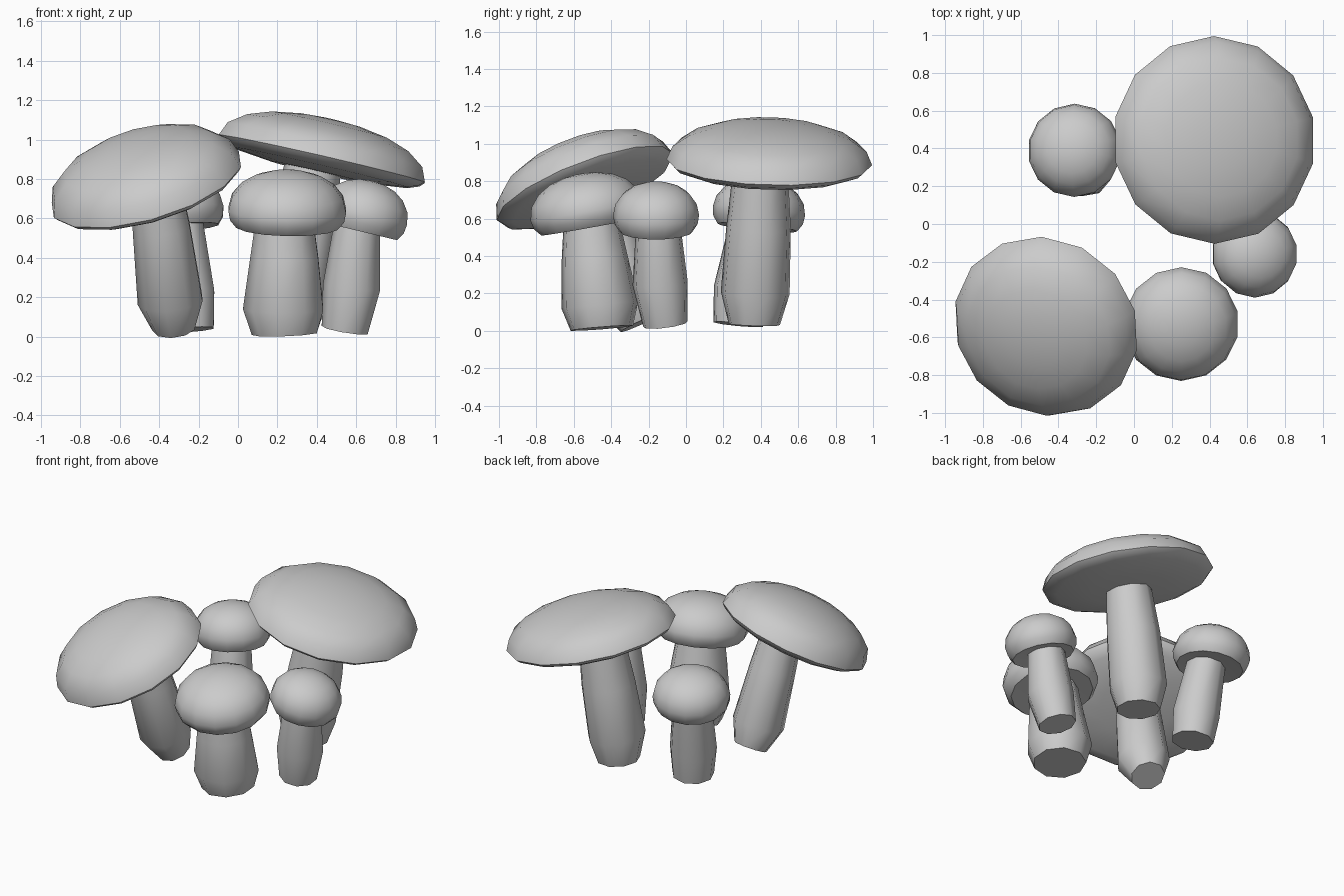
import bpy, bmesh, math
from mathutils import Vector

cube = bpy.data.objects.get("Cube")
if cube:
    bpy.data.objects.remove(cube)

# One plain clay grey for everything
GREY = (0.6, 0.6, 0.6, 1.0)
clay = bpy.data.materials.new("clay_grey")
clay.use_nodes = True
clay.diffuse_color = GREY
for node in clay.node_tree.nodes:
    if node.type == 'BSDF_PRINCIPLED':
        node.inputs["Base Color"].default_value = GREY

# Cap undersides as (share of radius, depth): a shallow bowl or a tucked rim
BOWL = [(0.45, -0.07), (0.85, -0.045), (0.96, -0.022)]
TUCKED = [(0.45, -0.078), (0.86, -0.088), (0.97, -0.048)]


def loft(name, rings, sides):
    """Skin a closed solid through rings of (centre, radius, axis)."""
    bm = bmesh.new()
    loops = []
    for centre, radius, axis in rings:
        turn = Vector((0, 0, 1)).rotation_difference(axis.normalized())
        loop = []
        for i in range(sides):
            a = math.tau * (i + 0.5) / sides
            spoke = Vector((math.cos(a), math.sin(a), 0)) * radius
            loop.append(bm.verts.new(centre + turn @ spoke))
        loops.append(loop)
    for low, high in zip(loops, loops[1:]):
        for i in range(sides):
            j = (i + 1) % sides
            bm.faces.new((low[i], low[j], high[j], high[i]))
    bm.faces.new(loops[0][::-1])
    bm.faces.new(loops[-1])
    bmesh.ops.recalc_face_normals(bm, faces=bm.faces)
    mesh = bpy.data.meshes.new(name)
    bm.to_mesh(mesh)
    bm.free()
    mesh.materials.append(clay)
    obj = bpy.data.objects.new(name, mesh)
    bpy.context.collection.objects.link(obj)
    bpy.ops.object.select_all(action='DESELECT')
    obj.select_set(True)
    bpy.context.view_layer.objects.active = obj
    bpy.ops.object.shade_smooth_by_angle(angle=math.radians(50))


def cap(name, centre, axis, radius, height, underside):
    """Domed cap with full shoulders, closed by the given underside profile."""
    axis = Vector(axis).normalized()
    centre = Vector(centre)
    profile = list(underside)
    for deg in (0, 20, 40, 58, 75, 86):
        a = math.radians(deg)
        profile.append((math.cos(a) ** 0.92, math.sin(a) * height))
    loft(name, [(centre + axis * h, radius * r, axis) for r, h in profile], 14)


def stem(name, path):
    """Leaning stalk through (x, y, z, radius) points, ends square to the path."""
    points = [Vector(p[:3]) for p in path]
    rings = []
    for i, p in enumerate(points):
        axis = points[min(i + 1, len(points) - 1)] - points[max(i - 1, 0)]
        rings.append((p, path[i][3], axis))
    loft(name, rings, 9)


# Large mushroom, front right
cap("front_large_cap", (-0.465, -0.54, 0.77), (-0.29, -0.39, 1), 0.505, 0.24, BOWL)
stem("front_large_stem", [(-0.325, -0.25, 0.04, 0.11), (-0.34, -0.315, 0.18, 0.17),
                          (-0.385, -0.415, 0.55, 0.15), (-0.42, -0.48, 0.8, 0.13)])

# Large mushroom, back left
cap("back_large_cap", (0.425, 0.445, 0.902), (0.23, 0.03, 1), 0.55, 0.208, BOWL)
stem("back_large_stem", [(0.27, 0.365, 0.035, 0.14), (0.28, 0.37, 0.2, 0.187),
                         (0.335, 0.388, 0.55, 0.175), (0.39, 0.4, 0.9, 0.145)])

# Medium mushroom, front middle
cap("front_medium_cap", (0.25, -0.53, 0.643), (0.02, -0.18, 1), 0.306, 0.2, TUCKED)
stem("front_medium_stem", [(0.24, -0.45, 0.015, 0.17), (0.235, -0.46, 0.14, 0.21),
                           (0.24, -0.49, 0.4, 0.178), (0.24, -0.51, 0.63, 0.145)])

# Small mushroom, left side
cap("left_small_cap", (0.64, -0.16, 0.62), (0.24, 0.0, 1), 0.23, 0.175, TUCKED)
stem("left_small_stem", [(0.545, -0.11, 0.035, 0.122), (0.58, -0.138, 0.25, 0.15),
                         (0.61, -0.15, 0.6, 0.117)])

# Small mushroom, back right
cap("back_small_cap", (-0.315, 0.39, 0.64), (-0.08, 0.1, 1), 0.248, 0.18, TUCKED)
stem("back_small_stem", [(-0.25, 0.28, 0.035, 0.135), (-0.263, 0.297, 0.22, 0.152),
                         (-0.3, 0.365, 0.62, 0.122)])
